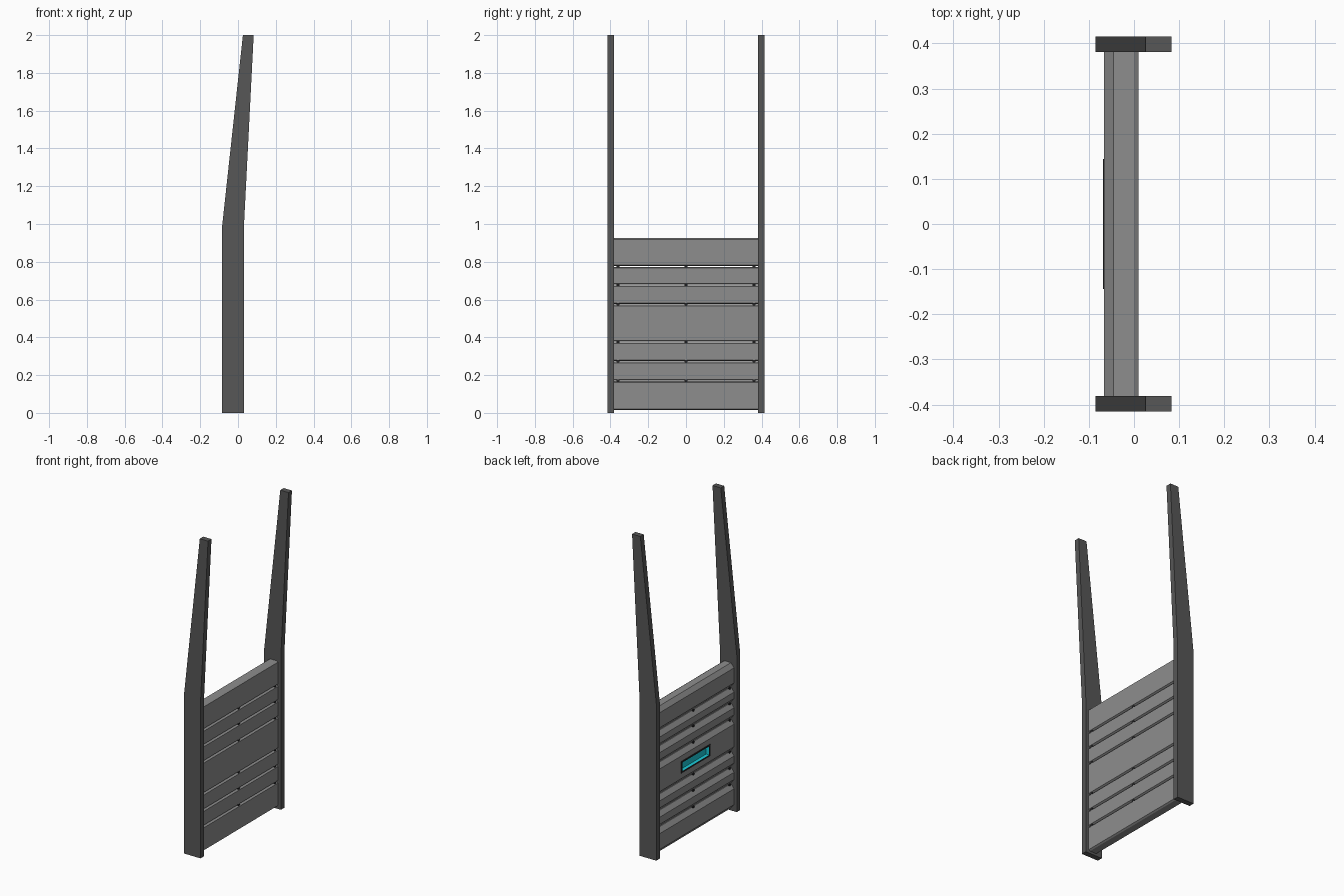
import bpy, bmesh, math

if "Cube" in bpy.data.objects:
    bpy.data.objects.remove(bpy.data.objects["Cube"])


def material(name, rgb):
    m = bpy.data.materials.new(name)
    m.diffuse_color = (*rgb, 1)
    m.use_nodes = True
    m.node_tree.nodes["Principled BSDF"].inputs["Base Color"].default_value = m.diffuse_color
    return m


post_mat = material("dark grey", (0.095, 0.095, 0.095))
slat_mat = material("mid grey", (0.27, 0.27, 0.27))
black_mat = material("near black", (0.02, 0.02, 0.022))
teal_mat = material("teal", (0.01, 0.6, 0.7))


def extrude_profile(name, pts, y0, y1, mat):
    """Prism along y from an (x, z) outline."""
    bm = bmesh.new()
    a = [bm.verts.new((x, y0, z)) for x, z in pts]
    b = [bm.verts.new((x, y1, z)) for x, z in pts]
    bm.faces.new(a)
    bm.faces.new(b[::-1])
    n = len(pts)
    for i in range(n):
        j = (i + 1) % n
        bm.faces.new((a[i], b[i], b[j], a[j]))
    bmesh.ops.recalc_face_normals(bm, faces=bm.faces)
    me = bpy.data.meshes.new(name)
    bm.to_mesh(me)
    bm.free()
    me.materials.append(mat)
    ob = bpy.data.objects.new(name, me)
    bpy.context.collection.objects.link(ob)
    return ob


def box(name, x0, x1, y0, y1, z0, z1, mat):
    return extrude_profile(name, [(x0, z0), (x1, z0), (x1, z1), (x0, z1)], y0, y1, mat)


# Side posts with leaning, tapered tops
POST = [(-0.085, 0), (0.031, 0), (0.031, 0.98), (0.083, 2), (0.026, 2), (-0.085, 0.98)]
extrude_profile("front_post", POST, -0.415, -0.381, post_mat)
extrude_profile("back_post", POST, 0.381, 0.415, post_mat)

# Chamfered slats between the posts
levels = [0.015, 0.17, 0.273, 0.375, 0.575, 0.677, 0.775, 0.925]
slats = []
for i in range(len(levels) - 1):
    lo = levels[i] + (0.002 if i else 0)
    hi = levels[i + 1] - (0.002 if i < 6 else 0)
    prof = [(0.0, lo), (0.01, lo + 0.006), (0.01, hi - 0.006), (0.0, hi),
            (-0.045, hi), (-0.066, hi - 0.027), (-0.066, lo + 0.027), (-0.045, lo)]
    slats.append(extrude_profile(f"slat_{i + 1}", prof, -0.382, 0.382, slat_mat))

# Recessed window in the middle slat
W, H, ZC = 0.135, 0.028, 0.475
mid = slats[3]
cutter = box("window_cutter", -0.1, -0.045, -W, W, ZC - H, ZC + H, slat_mat)
cutter.hide_render = True
mod = mid.modifiers.new("window", 'BOOLEAN')
mod.operation = 'DIFFERENCE'
mod.solver = 'EXACT'
mod.object = cutter
bpy.context.view_layer.objects.active = mid
bpy.ops.object.modifier_apply(modifier=mod.name)
bpy.data.objects.remove(cutter)
mid.data.materials.append(teal_mat)
for f in mid.data.polygons:
    c = f.center
    if -0.065 < c.x < -0.04 and abs(c.y) < W + 0.001 and abs(c.z - ZC) < H + 0.001:
        f.material_index = 1

# Dark window frame
T = 0.009
for s, side in ((-1, "lower"), (1, "upper")):
    z = ZC + s * (H + T / 2)
    box(f"window_frame_{side}", -0.069, -0.064, -W - T, W + T, z - T / 2, z + T / 2, black_mat)
for s, side in ((-1, "front"), (1, "back")):
    y = s * (W + T / 2)
    box(f"window_frame_{side}", -0.069, -0.064, y - T / 2, y + T / 2, ZC - H, ZC + H, black_mat)

# Hinge pins in the gaps between slats
for i, z in enumerate(levels[1:-1]):
    for y, tag in ((-0.36, "front"), (0, "middle"), (0.36, "back")):
        bpy.ops.mesh.primitive_cylinder_add(vertices=10, radius=0.008, depth=0.06,
                                            location=(-0.023, y, z),
                                            rotation=(0, math.pi / 2, 0))
        pin = bpy.context.object
        pin.name = f"hinge_pin_{i + 1}_{tag}"
        pin.data.materials.append(black_mat)
